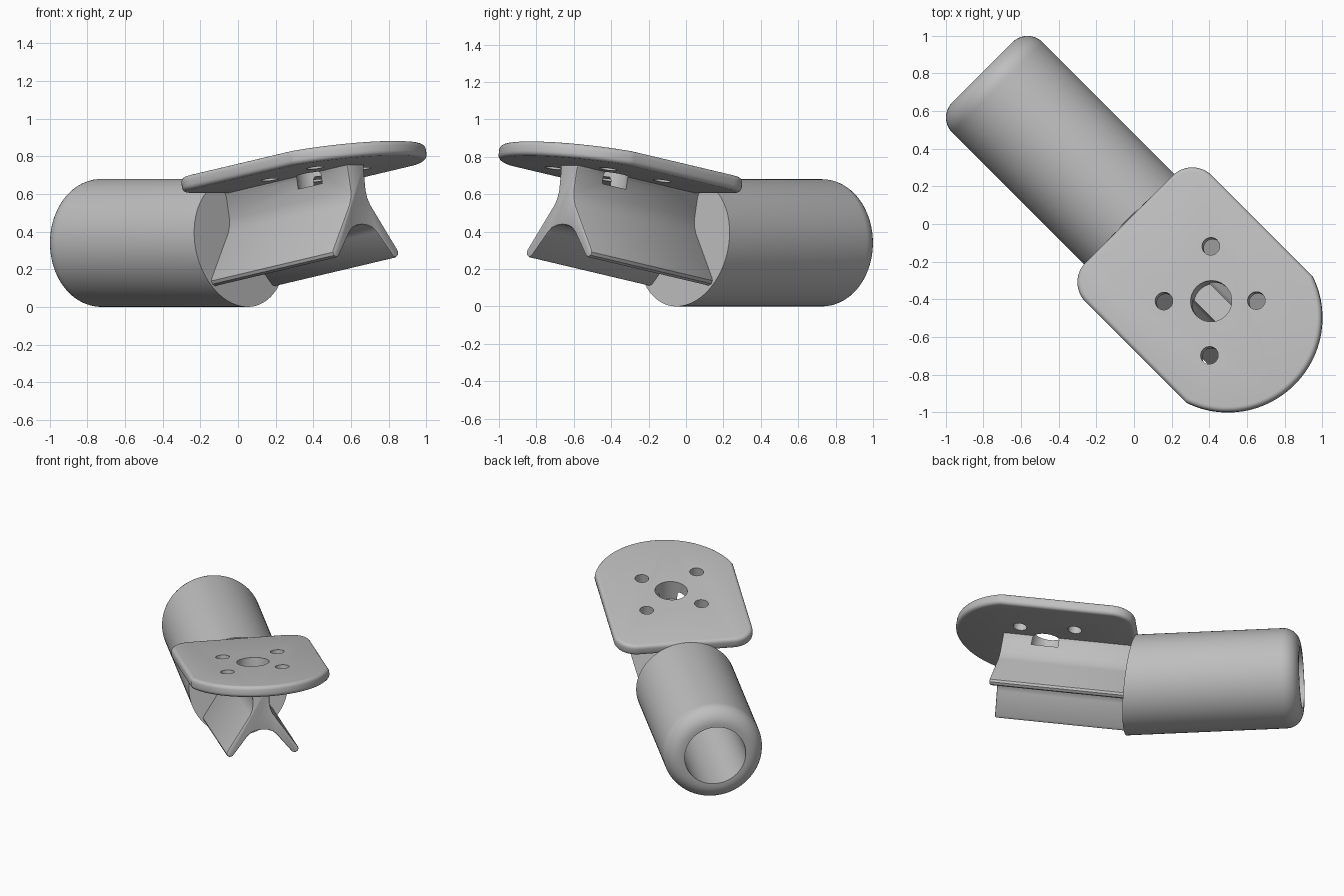
import bpy, bmesh
from math import radians, cos, sin, pi, asin
from mathutils import Matrix, Vector

cube = bpy.data.objects.get("Cube")
if cube:
    bpy.data.objects.remove(cube, do_unlink=True)

TILT = radians(9.5)
TUBE_R = 0.34
# Frames: x along the part, y across it, z up; the bracket tilts upward
TUBE = Matrix.Rotation(-pi / 4, 4, 'Z') @ Matrix.Translation((0, 0, TUBE_R))
BRACKET = TUBE @ Matrix.Translation((0.015, 0, 0)) @ Matrix.Rotation(-TILT, 4, 'Y')

grey = bpy.data.materials.new("plain_grey")
grey.use_nodes = True
grey.diffuse_color = (0.52, 0.52, 0.52, 1)
grey.node_tree.nodes["Principled BSDF"].inputs["Base Color"].default_value = (0.52, 0.52, 0.52, 1)


def make_object(name, bm, frame):
    bmesh.ops.recalc_face_normals(bm, faces=bm.faces)
    mesh = bpy.data.meshes.new(name)
    bm.to_mesh(mesh)
    bm.free()
    mesh.materials.append(grey)
    obj = bpy.data.objects.new(name, mesh)
    bpy.context.collection.objects.link(obj)
    obj.matrix_world = frame
    return obj


def prism(name, points, offset, frame=BRACKET):
    """Extrude a closed outline of 3D points."""
    bm = bmesh.new()
    face = bm.faces.new([bm.verts.new(p) for p in points])
    new = bmesh.ops.extrude_face_region(bm, geom=[face])["geom"]
    bmesh.ops.translate(bm, vec=offset,
                        verts=[g for g in new if isinstance(g, bmesh.types.BMVert)])
    return make_object(name, bm, frame)


def arc(cx, cy, r, start, end, n):
    steps = [start + (end - start) * i / n for i in range(n + 1)]
    return [(cx + r * cos(t), cy + r * sin(t)) for t in steps]


def activate(obj):
    bpy.ops.object.select_all(action='DESELECT')
    obj.select_set(True)
    bpy.context.view_layer.objects.active = obj


def bevel(obj, width, segments):
    mod = obj.modifiers.new("rounding", 'BEVEL')
    mod.width, mod.segments = width, segments
    mod.limit_method, mod.angle_limit = 'ANGLE', radians(50)
    activate(obj)
    bpy.ops.object.modifier_apply(modifier=mod.name)


def drill(obj, x, y, r, bottom):
    ring = [(px, py, bottom) for px, py in arc(x, y, r, 0, 2 * pi, 40)[:-1]]
    cutter = prism("hole_cutter", ring, (0, 0, 0.5 - bottom))
    cutter.hide_render = True
    mod = obj.modifiers.new("hole", 'BOOLEAN')
    mod.operation, mod.solver, mod.object = 'DIFFERENCE', 'EXACT', cutter
    bpy.context.view_layer.update()
    activate(obj)
    bpy.ops.object.modifier_apply(modifier=mod.name)
    bpy.data.objects.remove(cutter, do_unlink=True)


def smooth(obj):
    activate(obj)
    bpy.ops.object.shade_smooth_by_angle(angle=radians(32))


# Socket tube: lathed wall with a blind bore, mitred where the bracket starts
END, ROUND, BORE = -1.14, 0.114, 0.21
profile = [(-0.15, 0), (-0.15, BORE), (END, BORE)]
profile += arc(END + ROUND, TUBE_R - ROUND, ROUND, pi, pi / 2, 10)
profile += [(0.3, TUBE_R)]
bm = bmesh.new()
verts = [bm.verts.new((x, 0, r)) for x, r in profile]
edges = [bm.edges.new(pair) for pair in zip(verts, verts[1:])]
bmesh.ops.spin(bm, geom=verts + edges, axis=(1, 0, 0), cent=(0, 0, 0),
               angle=2 * pi, steps=96, use_duplicate=False)
bmesh.ops.remove_doubles(bm, verts=bm.verts, dist=0.0001)
bmesh.ops.bisect_plane(bm, geom=bm.verts[:] + bm.edges[:] + bm.faces[:],
                       plane_co=(0.015, 0, 0), plane_no=(cos(TILT), 0, sin(TILT)),
                       clear_outer=True)
bmesh.ops.edgeloop_fill(bm, edges=[e for e in bm.edges if e.is_boundary])
smooth(make_object("socket_tube", bm, TUBE))

# Mounting plate: square back with rounded corners, round front
HALF, CORNER, NOSE = 0.475, 0.15, 0.5
swing = asin(HALF / NOSE)
outline = arc(0.758, 0, NOSE, -swing, swing, 48)
outline += arc(CORNER, HALF - CORNER, CORNER, pi / 2, pi, 12)
outline += arc(CORNER, CORNER - HALF, CORNER, pi, 1.5 * pi, 12)
plate = prism("mounting_plate", [(x, y, 0.265) for x, y in outline], (0, 0, 0.078))
bevel(plate, 0.025, 4)
HUB = 0.63
drill(plate, HUB, 0, 0.11, 0.1)
for x, y in [(0.45, -0.177), (0.80, 0.172), (0.42, 0.205), (0.83, -0.21)]:
    drill(plate, x, y, 0.047, 0.1)
smooth(plate)

# Saddle rib: a stem that splits into two legs around an arch
half = [(0.075, 0.28), (0.062, 0.25), (0.058, 0.13), (0.064, 0.09), (0.08, 0.052),
        (0.243, -0.19), (0.249, -0.205), (0.243, -0.222), (0.225, -0.232),
        (0.205, -0.226), (0.10, -0.095), (0.075, -0.073), (0.04, -0.06)]
section = half + [(0, -0.056)] + [(-y, z) for y, z in reversed(half)]
rib = prism("saddle_rib", [(-0.02, y, z) for y, z in section], (0.945, 0, 0))
bevel(rib, 0.01, 2)
drill(rib, HUB, 0, 0.11, 0.2)
smooth(rib)

# Weld filling the seam between tube and plate
seam = [(-0.02, y, z) for y, z in [(-0.1, 0.27), (0.1, 0.27), (0.1, 0.33), (-0.1, 0.33)]]
prism("seam_weld", seam, (0.06, 0, 0))
